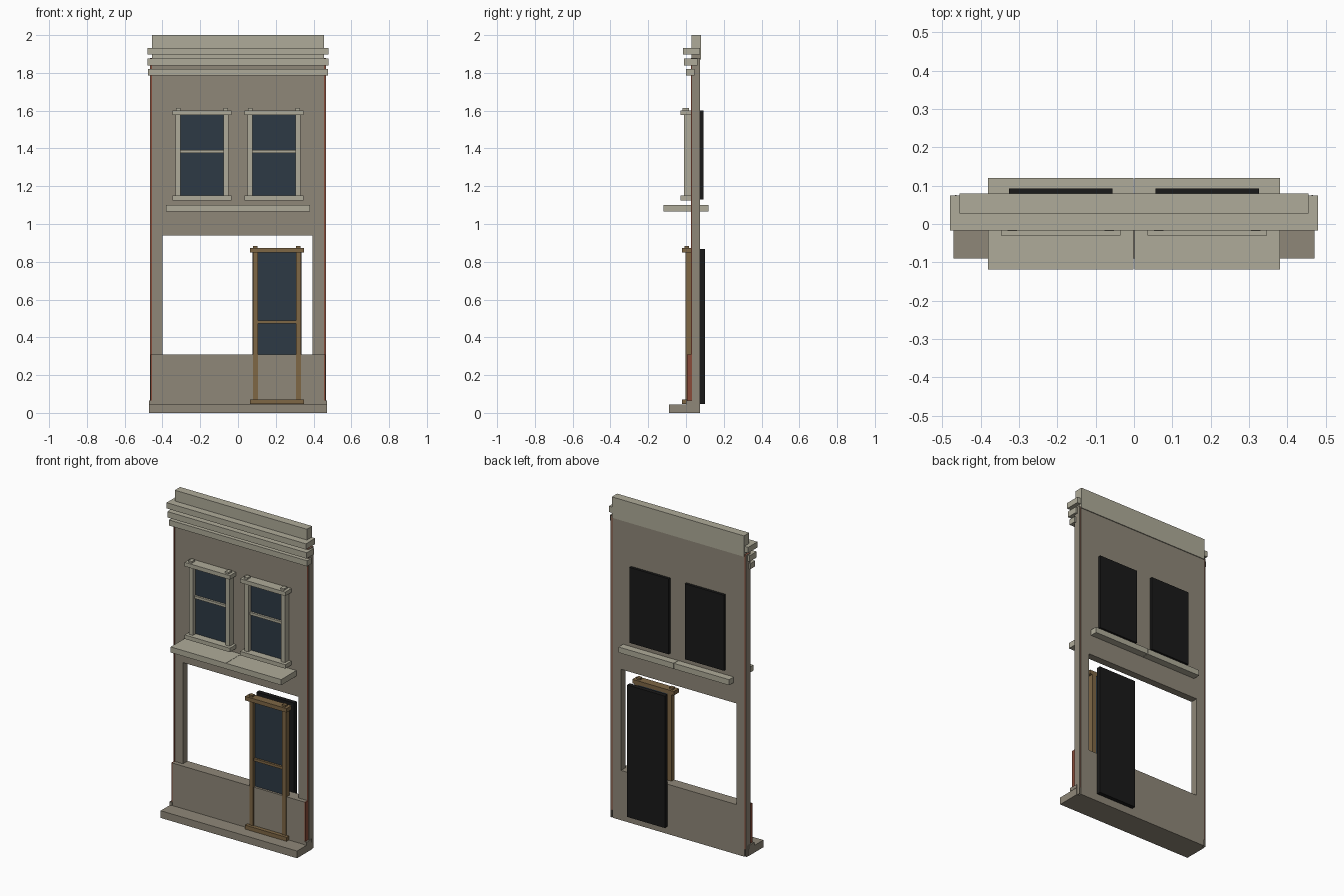
import bpy
import bmesh
from mathutils import Vector

cube = bpy.data.objects.get("Cube")
if cube:
    bpy.data.objects.remove(cube, do_unlink=True)


def material(name, rgb):
    m = bpy.data.materials.new(name)
    m.use_nodes = True
    m.diffuse_color = (*rgb, 1)
    m.node_tree.nodes["Principled BSDF"].inputs["Base Color"].default_value = (*rgb, 1)
    return m


STONE = material("grey stone", (0.275, 0.245, 0.19))
TRIM = material("pale trim", (0.43, 0.41, 0.32))
GLASS = material("dark blue glass", (0.026, 0.042, 0.06))
WOOD = material("brown wood", (0.21, 0.135, 0.06))
BLACK = material("black backing", (0.01, 0.01, 0.01))
BRICK = material("red brick", (0.25, 0.07, 0.04))


def box(name, mat, xs, ys, zs):
    """Box spanning the given ranges on each axis."""
    lo, hi = (Vector(p) for p in zip(xs, ys, zs))
    bm = bmesh.new()
    bmesh.ops.create_cube(bm, size=1)
    bmesh.ops.scale(bm, vec=hi - lo, verts=bm.verts)
    bmesh.ops.translate(bm, vec=(lo + hi) / 2, verts=bm.verts)
    mesh = bpy.data.meshes.new(name)
    bm.to_mesh(mesh)
    bm.free()
    mesh.materials.append(mat)
    ob = bpy.data.objects.new(name, mesh)
    bpy.context.collection.objects.link(ob)
    return ob


def framed_opening(name, mat, cx, half, zs, rail_z, post_y, glass_bottom, cap_y):
    """Posts, head, sill, middle rail, caps and glass around an opening."""
    z0, z1 = zs
    post = 0.027
    for side, s in (("left", 1), ("right", -1)):
        xs = sorted((cx + s * (half - post), cx + s * half))
        box(f"{name}_{side}_post", mat, xs, (post_y, 0.03), (z0 + 0.02, z1 - 0.02))
        mid = cx + s * (half - post / 2)
        box(f"{name}_{side}_cap", mat, (mid - 0.012, mid + 0.012),
            (cap_y + 0.012, 0.015), (z1, z1 + 0.011))
    wide = (cx - half - 0.016, cx + half + 0.016)
    inner = (cx - half + post, cx + half - post)
    box(f"{name}_head", mat, wide, (cap_y, 0.03), (z1 - 0.025, z1))
    box(f"{name}_sill", mat, wide, (cap_y, 0.03), (z0, z0 + 0.025))
    box(f"{name}_rail", mat, inner, (0.005, 0.022), (rail_z - 0.008, rail_z + 0.008))
    box(f"{name}_glass", GLASS, inner, (0.018, 0.029), (glass_bottom, z1 - 0.02))


# Wall with the wide shopfront opening
wall = box("wall", STONE, (-0.455, 0.455), (0.03, 0.075), (0, 1.9))
cutter = box("shopfront_cutter", STONE, (-0.4, 0.395), (-0.1, 0.2), (0.31, 0.94))
cutter.hide_render = True
mod = wall.modifiers.new("opening", 'BOOLEAN')
mod.operation = 'DIFFERENCE'
mod.solver = 'EXACT'
mod.object = cutter
bpy.context.view_layer.objects.active = wall
bpy.ops.object.modifier_apply(modifier=mod.name)
bpy.data.objects.remove(cutter, do_unlink=True)

# Base of the shopfront and the front step
box("bulkhead", STONE, (-0.455, 0.455), (0.004, 0.032), (0.04, 0.31))
box("front_step", STONE, (-0.47, 0.47), (-0.09, 0.055), (0, 0.045))

# Brick edges, stone returns and foot blocks at both ends
for side, s in (("left", 1), ("right", -1)):
    def span(a, b):
        return sorted((s * a, s * b))
    box(f"{side}_brick_edge", BRICK, span(0.455, 0.463), (0.027, 0.072), (0.045, 1.88))
    box(f"{side}_brick_foot", BRICK, span(0.455, 0.462), (0.006, 0.03), (0.045, 0.31))
    box(f"{side}_stone_return", STONE, span(0.462, 0.467), (0.031, 0.075), (0, 1.88))
    box(f"{side}_foot_block", STONE, span(0.455, 0.472), (0.0, 0.055), (0.045, 0.066))

# Parapet and the three cornice boards
box("parapet", TRIM, (-0.455, 0.455), (0.028, 0.08), (1.87, 2.0))
for name, half, y0, y1, z0, z1 in (
        ("lower", 0.476, 0.0, 0.045, 1.785, 1.82),
        ("middle", 0.48, -0.01, 0.06, 1.838, 1.875),
        ("upper", 0.48, -0.017, 0.074, 1.897, 1.933)):
    box(f"{name}_cornice", TRIM, (-half, half), (y0, y1), (z0, z1))

# Upper windows, each with a ledge half and a dark backing
for side, s in (("left", 1), ("right", -1)):
    cx = s * 0.191
    framed_opening(f"{side}_window", TRIM, cx, 0.14, (1.125, 1.602), 1.383,
                   -0.01, 1.14, -0.03)
    box(f"{side}_window_backing", BLACK, (cx - 0.135, cx + 0.135), (0.073, 0.092), (1.13, 1.6))
    box(f"{side}_ledge", TRIM, sorted((s * 0.001, s * 0.381)), (-0.119, 0.12), (1.065, 1.1))

# Door with its dark backing
framed_opening("door", WOOD, 0.206, 0.127, (0.046, 0.873), 0.48, -0.002, 0.31, -0.02)
box("door_backing", BLACK, (0.076, 0.336), (0.073, 0.1), (0.046, 0.868))
